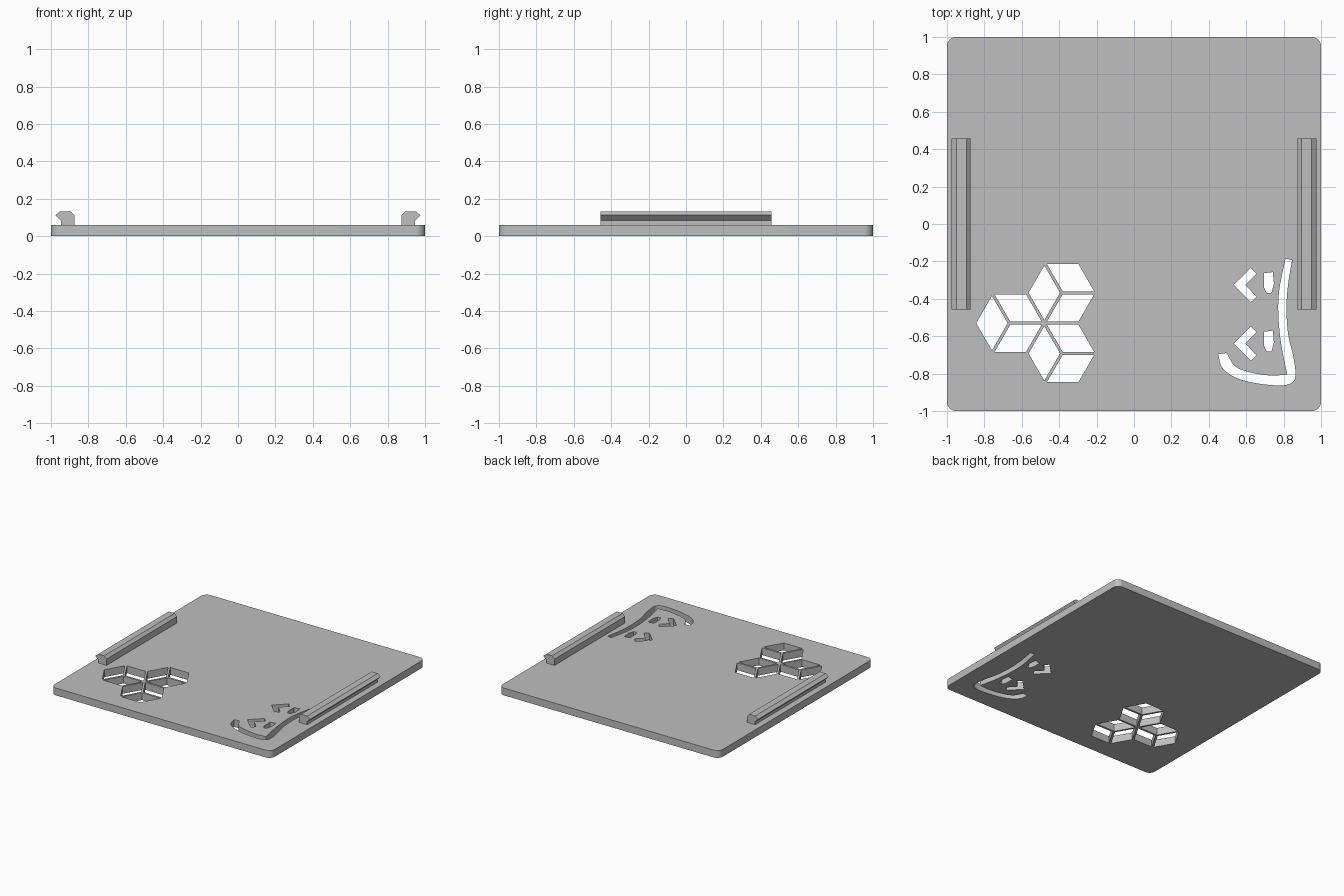
import bpy
import bmesh
from math import cos, sin, pi, radians
from mathutils import Vector

if "Cube" in bpy.data.objects:
    bpy.data.objects.remove(bpy.data.objects["Cube"])

THICK = 0.06

grey = bpy.data.materials.new("plain grey")
grey.use_nodes = True
colour = (0.52, 0.52, 0.52, 1)
grey.diffuse_color = colour
grey.node_tree.nodes["Principled BSDF"].inputs["Base Color"].default_value = colour


def smooth(points, steps=5):
    """Rounded line through the given points."""
    p = [Vector(q) for q in points]
    p = [p[0] * 2 - p[1]] + p + [p[-1] * 2 - p[-2]]
    out = []
    for a, b, c, d in zip(p, p[1:], p[2:], p[3:]):
        for i in range(steps):
            t = i / steps
            out.append((b * 2 + (c - a) * t + (a * 2 - b * 5 + c * 4 - d) * t * t
                        + (b * 3 - a - c * 3 + d) * t ** 3) / 2)
    return out + [p[-2]]


def extrude_outlines(name, outlines, depth):
    """Solid from one outer outline and any holes inside it."""
    curve = bpy.data.curves.new(name, "CURVE")
    curve.dimensions = "2D"
    curve.fill_mode = "BOTH"
    curve.extrude = depth / 2
    for pts in outlines:
        spline = curve.splines.new("POLY")
        spline.points.add(len(pts) - 1)
        for point, co in zip(spline.points, pts):
            point.co = (co[0], co[1], 0, 1)
        spline.use_cyclic_u = True
    obj = bpy.data.objects.new(name, curve)
    bpy.context.collection.objects.link(obj)
    bpy.ops.object.select_all(action="DESELECT")
    obj.select_set(True)
    bpy.context.view_layer.objects.active = obj
    bpy.ops.object.convert(target="MESH")
    obj = bpy.context.object
    obj.name = name
    bm = bmesh.new()
    bm.from_mesh(obj.data)
    bmesh.ops.remove_doubles(bm, verts=bm.verts, dist=0.0003)
    bmesh.ops.recalc_face_normals(bm, faces=bm.faces)
    bm.to_mesh(obj.data)
    bm.free()
    obj.data.materials.clear()
    obj.data.materials.append(grey)
    bpy.ops.object.shade_smooth_by_angle(angle=radians(30))
    return obj


# Plate outline with rounded corners
r = 0.05
outline = []
for k, (sx, sy) in enumerate([(1, 1), (-1, 1), (-1, -1), (1, -1)]):
    for i in range(9):
        a = (k + i / 8) * pi / 2
        outline.append((sx * (1 - r) + r * cos(a), sy * (1 - r) + r * sin(a)))
holes = []

# Three hexagons, each made of three diamond openings with thin walls between
R = 0.187
for cx, cy in [(-0.386, -0.368), (-0.386, -0.692), (-0.666, -0.53)]:
    for deg in (60, 180, 300):
        d = Vector((cos(radians(deg)), sin(radians(deg))))
        n = Vector((-d.y, d.x))
        c = Vector((cx, cy)) + d * R / 2
        short, long = d * R * 0.45, n * R * 0.866 * 0.9
        holes.append([c + short, c + long, c - short, c - long])

# Smile opening: inner edge in two sweeps, then the rounded outer edge
inner = smooth([(0.81, -0.185), (0.777, -0.35), (0.772, -0.49), (0.788, -0.65), (0.82, -0.805)])
lower = smooth([(0.82, -0.805), (0.73, -0.81), (0.62, -0.793), (0.54, -0.76), (0.495, -0.69)])
outer = smooth([(0.45, -0.695), (0.47, -0.765), (0.53, -0.815), (0.62, -0.845), (0.73, -0.861),
                (0.81, -0.861), (0.855, -0.838), (0.863, -0.79), (0.85, -0.70),
                (0.825, -0.595), (0.815, -0.46), (0.823, -0.33), (0.845, -0.193)])
holes.append(inner + lower[1:] + outer)

# Eye openings: an angled brow and a small drop, repeated for the second eye
brow = [(0.533, -0.325), (0.625, -0.235), (0.655, -0.267), (0.595, -0.325), (0.655, -0.39), (0.625, -0.417)]
drop = [(0.695, -0.263), (0.742, -0.257), (0.748, -0.32), (0.735, -0.368), (0.71, -0.37), (0.695, -0.34)]
for shift in (0, -0.313):
    for shape in (brow, drop):
        holes.append([(x, y + shift) for x, y in shape])

plate = extrude_outlines("plate", [outline] + holes, THICK)
plate.location.z = THICK / 2

# Clip rails with an outward lip, mirrored to both sides
profile = [(0.874, 0.055), (0.947, 0.055), (0.947, 0.083), (0.976, 0.112),
           (0.95, 0.133), (0.895, 0.133), (0.874, 0.112)]
for name, side in (("left_rail", 1), ("right_rail", -1)):
    rail = extrude_outlines(name, [[(side * x, z) for x, z in profile]], 0.915)
    rail.rotation_euler.x = pi / 2
    bpy.ops.object.shade_flat()
